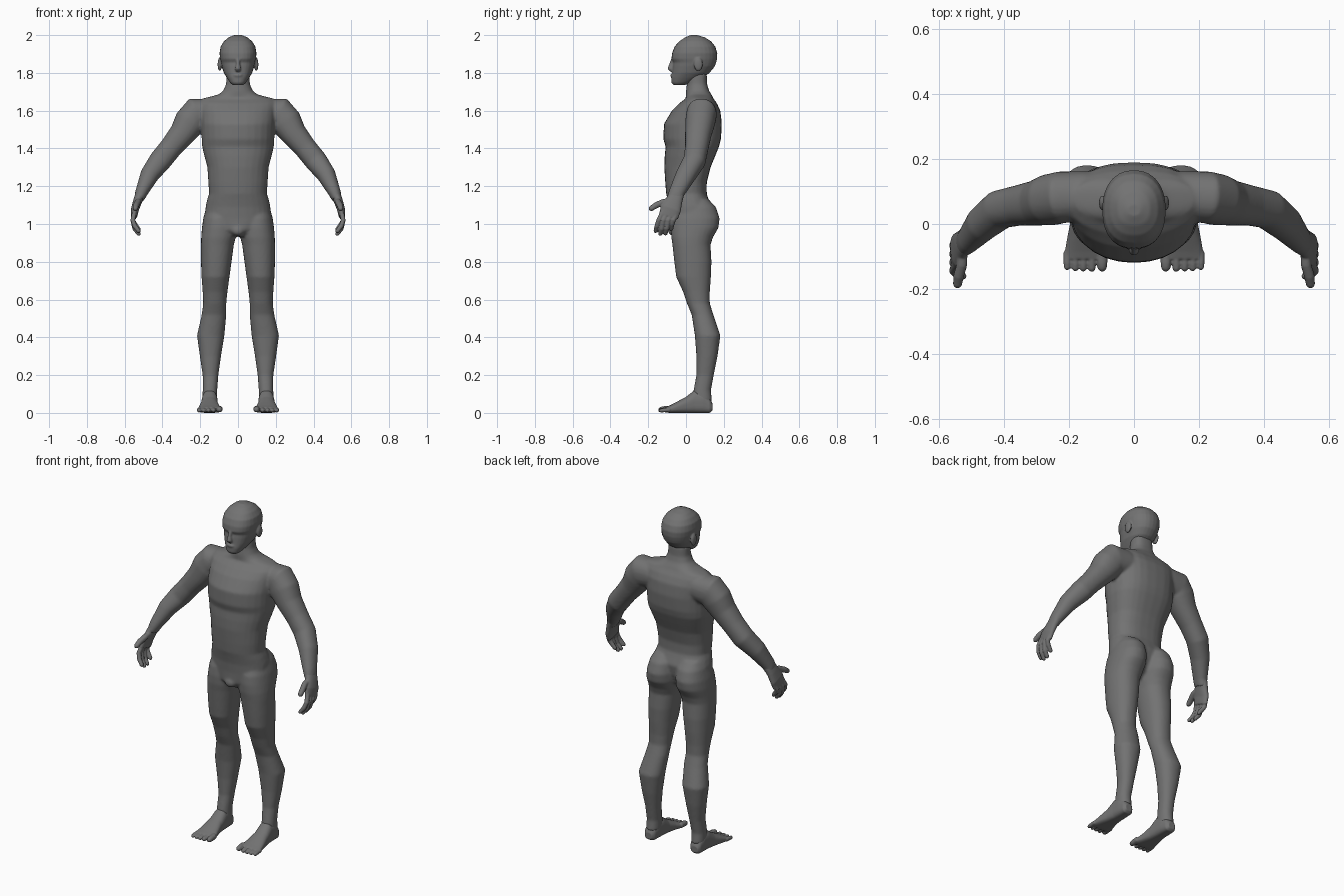
import bpy, bmesh, math
from mathutils import Vector

SEG = 28
skin = bpy.data.materials.new("grey_skin")
skin.diffuse_color = (0.17, 0.17, 0.17, 1)


def loft(bm, frames, n_front=2.2, n_back=2.2):
    """Closed skin through rings given as (centre, u axis, v axis)."""
    rings = []
    for c, u, v in frames:
        ring = []
        for i in range(SEG):
            a = 2 * math.pi * i / SEG
            co, si = math.cos(a), math.sin(a)
            e = 2 / (n_front if si < 0 else n_back)
            p = c + u * math.copysign(abs(co) ** e, co) + v * math.copysign(abs(si) ** e, si)
            ring.append(bm.verts.new(p))
        rings.append(ring)
    faces = [bm.faces.new(rings[0]), bm.faces.new(rings[-1])]
    for a, b in zip(rings, rings[1:]):
        for i in range(SEG):
            j = (i + 1) % SEG
            faces.append(bm.faces.new((a[i], a[j], b[j], b[i])))
    bmesh.ops.recalc_face_normals(bm, faces=faces)


def stack(bm, rows, side=1, **kw):
    """Horizontal rings: (z, x0, x1, y0, y1)."""
    loft(bm, [(Vector((side * (x0 + x1) / 2, (y0 + y1) / 2, z)),
               Vector(((x1 - x0) / 2, 0, 0)), Vector((0, (y1 - y0) / 2, 0)))
              for z, x0, x1, y0, y1 in rows], **kw)


def tube(bm, rows, ref=(0, 1, 0), side=1):
    """Rings across a path: (x, y, z, radius, radius along ref)."""
    pts = [Vector((side * r[0], r[1], r[2])) for r in rows]
    frames = []
    for i, r in enumerate(rows):
        t = (pts[min(i + 1, len(pts) - 1)] - pts[max(i - 1, 0)]).normalized()
        v = Vector(ref)
        v = (v - t * v.dot(t)).normalized()
        frames.append((pts[i], v.cross(t) * r[3], v * r[4]))
    loft(bm, frames)


def digit(bm, pts, r, ref):
    """Finger or toe with a rounded tip."""
    a, b = Vector(pts[-2]), Vector(pts[-1])
    back = b - (b - a).normalized() * r * 0.6
    rows = [(*p, r, r) for p in pts[:-1]] + [(*back, r * .85, r * .85), (*b, r * .4, r * .4)]
    tube(bm, rows, ref)


def blob(bm, c, s):
    """Ellipsoid."""
    vs = bmesh.ops.create_uvsphere(bm, u_segments=16, v_segments=10, radius=1)["verts"]
    for v in vs:
        v.co = Vector([c[k] + v.co[k] * s[k] for k in range(3)])


def finish(bm, name, voxel, smooth, mirror=False):
    """Fuse the overlapping volumes into one smooth skin."""
    me = bpy.data.meshes.new(name)
    bm.to_mesh(me)
    bm.free()
    me.materials.append(skin)
    ob = bpy.data.objects.new(name, me)
    bpy.context.collection.objects.link(ob)
    rm = ob.modifiers.new("fuse", "REMESH")
    rm.mode, rm.voxel_size, rm.use_smooth_shade = "VOXEL", voxel, True
    sm = ob.modifiers.new("soften", "SMOOTH")
    sm.factor, sm.iterations = 0.5, smooth
    if mirror:
        ob.modifiers.new("mirror", "MIRROR").use_mirror_merge = False


# body: torso, neck, arms and legs
bm = bmesh.new()
torso = [(0.935, .05, -.065, .06), (0.97, .12, -.085, .10), (1.03, .175, -.085, .125),
         (1.09, .172, -.09, .135), (1.13, .163, -.098, .12), (1.16, .153, -.105, .11),
         (1.22, .157, -.11, .11), (1.30, .162, -.115, .13), (1.36, .178, -.113, .155),
         (1.41, .19, -.108, .175), (1.45, .192, -.12, .185), (1.53, .195, -.117, .19),
         (1.60, .20, -.075, .182), (1.64, .205, -.035, .163), (1.665, .185, 0, .145),
         (1.685, .105, .0, .135), (1.705, .078, .0, .122), (1.74, .063, .005, .112),
         (1.80, .06, .01, .11)]
stack(bm, [(z, -h, h, f, b) for z, h, f, b in torso], n_front=2.1, n_back=2.6)
blob(bm, (0, -.07, .965), (.035, .025, .028))

arm = [(.14, .088, 1.585, .075, .075), (.225, .082, 1.58, .09, .08), (.255, .075, 1.54, .084, .079),
       (.297, .065, 1.475, .069, .07), (.355, .057, 1.405, .06, .062), (.412, .045, 1.335, .06, .06),
       (.468, .0, 1.26, .05, .054), (.512, -.05, 1.165, .033, .042), (.525, -.06, 1.13, .026, .042)]
leg = [(1.13, .03, .145, .0, .12), (1.09, .012, .168, -.05, .158), (1.03, .006, .184, -.075, .178),
       (.98, .006, .191, -.08, .172), (.93, .012, .195, -.078, .143), (.89, .022, .196, -.072, .13),
       (.80, .034, .196, -.062, .135), (.72, .045, .193, -.052, .132), (.64, .056, .187, -.015, .126),
       (.58, .062, .184, .005, .126), (.52, .062, .192, .03, .145), (.41, .072, .217, .047, .182),
       (.30, .09, .202, .055, .167), (.20, .104, .187, .055, .147), (.12, .11, .187, .04, .132),
       (.06, .11, .188, .035, .138)]
for side in (-1, 1):
    tube(bm, arm, side=side)
    stack(bm, leg, side)
finish(bm, "body", 0.008, 4)

# head with nose, lips and ears
bm = bmesh.new()
head = [(1.735, .028, -.066, -.01), (1.748, .042, -.077, .03), (1.775, .06, -.078, .09),
        (1.80, .075, -.073, .125), (1.835, .086, -.07, .153), (1.855, .09, -.067, .16),
        (1.875, .095, -.077, .165), (1.905, .098, -.074, .166), (1.94, .092, -.06, .155),
        (1.968, .074, -.035, .132), (1.988, .05, -.005, .1), (2.0, .02, .025, .06)]
stack(bm, [(z, -h, h, f, b) for z, h, f, b in head], n_front=2.4)
tube(bm, [(0, -.068, 1.875, .01, .009), (0, -.076, 1.845, .013, .01),
          (0, -.082, 1.822, .016, .016), (0, -.075, 1.812, .01, .014)], ref=(1, 0, 0))
blob(bm, (0, -.072, 1.787), (.026, .011, .01))
for side in (-1, 1):
    blob(bm, (side * .097, .065, 1.845), (.011, .024, .036))
finish(bm, "head", 0.005, 3)

# hands: palm, four curled fingers and thumb
bm = bmesh.new()
tube(bm, [(.512, -.045, 1.17, .027, .038), (.53, -.062, 1.125, .024, .044),
          (.545, -.08, 1.08, .021, .054), (.55, -.093, 1.04, .016, .052)])
for y0, y1, z1 in ((-.132, -.163, .955), (-.107, -.138, .94), (-.082, -.11, .942), (-.058, -.08, .965)):
    digit(bm, [(.548, y0 + .01, 1.065), (.557, y0 * .6 + y1 * .4, 1.02),
               (.547, y0 * .3 + y1 * .7, z1 + .035), (.52, y1, z1)], .0125, (0, 1, 0))
digit(bm, [(.528, -.075, 1.125), (.53, -.125, 1.115), (.54, -.16, 1.098), (.545, -.195, 1.075)],
      .016, (1, 0, 0))
finish(bm, "hands", 0.004, 2, True)

# feet: sole with instep, and five toes
bm = bmesh.new()
foot = [(.14, .13, .175, .012, .05), (.125, .117, .185, 0, .08), (.09, .11, .19, 0, .12),
        (.045, .108, .192, 0, .12), (.0, .106, .197, 0, .085), (-.05, .096, .207, 0, .058),
        (-.085, .086, .213, 0, .04), (-.108, .084, .214, .002, .03)]
loft(bm, [(Vector(((x0 + x1) / 2, y, (z0 + z1) / 2)), Vector(((x1 - x0) / 2, 0, 0)),
           Vector((0, 0, (z1 - z0) / 2))) for y, x0, x1, z0, z1 in foot], n_front=3.2)
for x, y, r in ((.098, -.146, .016), (.13, -.147, .0125), (.156, -.146, .012),
                (.181, -.145, .0115), (.206, -.142, .011)):
    digit(bm, [(x, -.085, r + .006), (x, -.12, r + .003), (x, y, r)], r, (1, 0, 0))
finish(bm, "feet", 0.004, 2, True)
